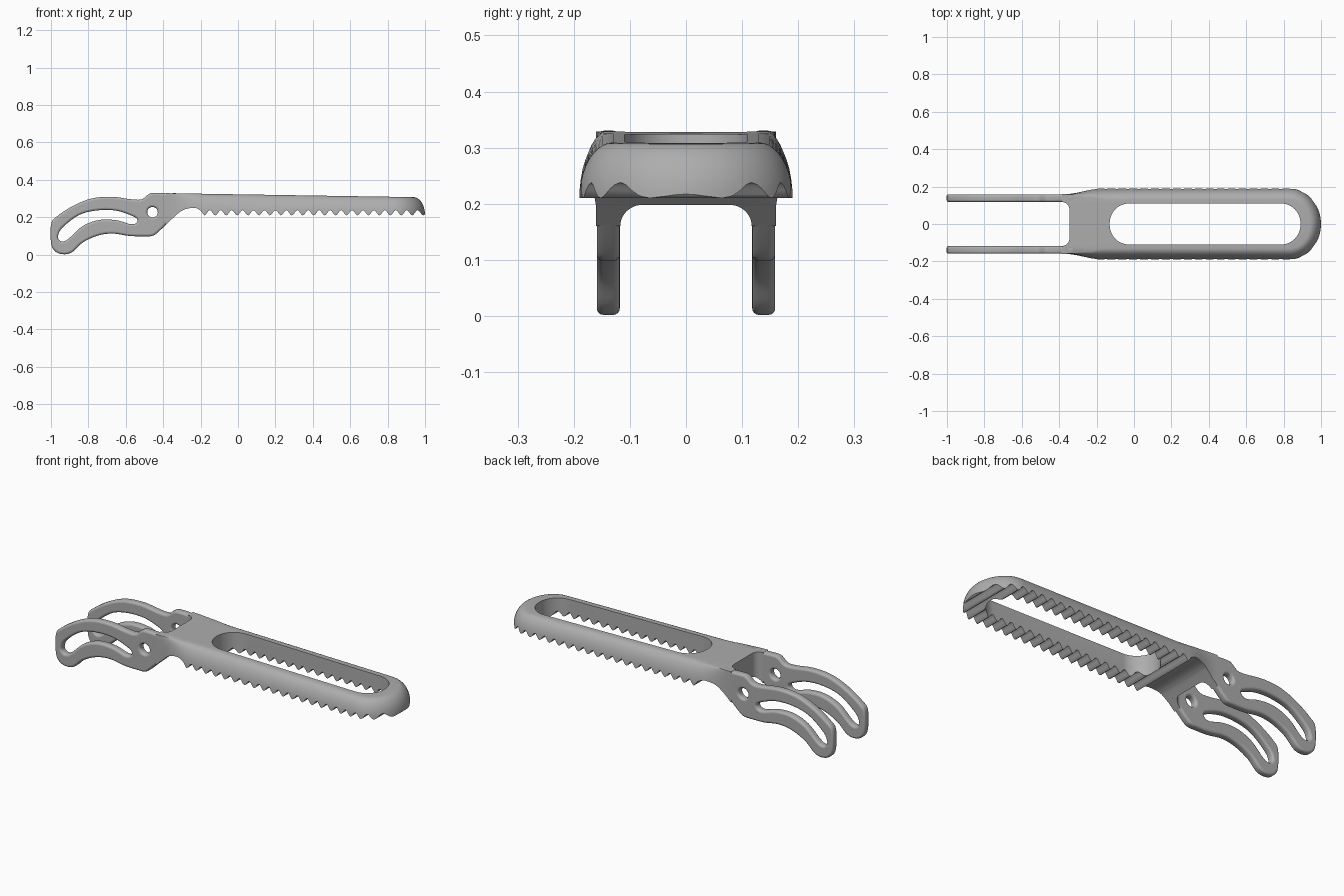
import bpy, bmesh
from math import sin, cos, pi, sqrt
from mathutils import Vector

if "Cube" in bpy.data.objects:
    bpy.data.objects.remove(bpy.data.objects["Cube"], do_unlink=True)

grey = bpy.data.materials.new("satin grey")
grey.use_nodes = True
COLOUR = (0.42, 0.42, 0.42, 1)
grey.diffuse_color = COLOUR
grey.node_tree.nodes["Principled BSDF"].inputs["Base Color"].default_value = COLOUR


def add_object(name, data):
    ob = bpy.data.objects.new(name, data)
    bpy.context.collection.objects.link(ob)
    return ob


def loft(name, rings):
    """Closed solid through a stack of equal rings."""
    bm = bmesh.new()
    rows = [[bm.verts.new(p) for p in ring] for ring in rings]
    n = len(rows[0])
    for a, b in zip(rows, rows[1:]):
        for i in range(n):
            j = (i + 1) % n
            bm.faces.new((a[i], a[j], b[j], b[i]))
    bm.faces.new(rows[0][::-1])
    bm.faces.new(rows[-1])
    bmesh.ops.recalc_face_normals(bm, faces=bm.faces)
    me = bpy.data.meshes.new(name)
    bm.to_mesh(me)
    bm.free()
    return add_object(name, me)


def rounded_cutter(name, x0, x1, half, r, steps=12):
    """Upright prism with a rounded rectangle outline."""
    pts = []
    for k, (cx, cy) in enumerate([(x1 - r, half - r), (x0 + r, half - r),
                                  (x0 + r, r - half), (x1 - r, r - half)]):
        for i in range(steps + 1):
            a = (k + i / steps) * pi / 2
            pts.append((cx + r * cos(a), cy + r * sin(a)))
    return loft(name, [[(x, y, z) for x, y in pts] for z in (-0.2, 0.6)])


def smooth_points(pts, closed=True, steps=5):
    """Catmull-Rom curve through the points."""
    n, out = len(pts), []
    P = [Vector(p) for p in pts]
    at = (lambda i: P[i % n]) if closed else (lambda i: P[max(0, min(n - 1, i))])
    for i in range(n if closed else n - 1):
        a, b, c, d = at(i - 1), at(i), at(i + 1), at(i + 2)
        for s in range(steps):
            t = s / steps
            out.append(b + (c - a) * (t / 2) + (2 * a - 5 * b + 4 * c - d) * (t * t / 2)
                       + (3 * b - a - 3 * c + d) * (t ** 3 / 2))
    return out if closed else out + [P[-1]]


def finish(ob):
    """Bake modifiers, then set the material and shading."""
    deps = bpy.context.evaluated_depsgraph_get()
    me = bpy.data.meshes.new_from_object(ob.evaluated_get(deps))
    name = ob.name
    bpy.data.objects.remove(ob, do_unlink=True)
    new = add_object(name, me)
    new.name = name
    me.materials.clear()
    me.materials.append(grey)
    for o in bpy.context.selected_objects:
        o.select_set(False)
    new.select_set(True)
    bpy.context.view_layer.objects.active = new
    bpy.ops.object.shade_smooth_by_angle(angle=0.6)
    return new


# Grip body: sloping top, rounded shoulders that fade out towards the fork
def top_z(x):
    return 0.33 - 0.016 * (x + 0.46)


def shoulder(x):
    t = max(0, min(1, (x + 0.37) / 0.22))
    return 0.06 * t * t * (3 - 2 * t)


side = [(-0.385, 0.16), (-0.35, 0.16), (-0.31, 0.166), (-0.27, 0.176),
        (-0.23, 0.186), (-0.19, 0.19), (-0.15, 0.19)]
side += [(-0.15 + 0.98 * i / 8, 0.19) for i in range(1, 8)]
outline = [(x, -y, 0, -1) for x, y in side]
NOSE_A, NOSE_B = 0.17, 0.19
for i in range(41):
    a = pi * (i / 40 - 0.5)
    nx, ny = cos(a) / NOSE_A, sin(a) / NOSE_B
    length = sqrt(nx * nx + ny * ny)
    outline.append((0.83 + NOSE_A * cos(a), NOSE_B * sin(a), nx / length, ny / length))
outline += [(x, y, 0, 1) for x, y in reversed(side)]

rings = [[(x, y, 0.05) for x, y, nx, ny in outline]]
for i in range(11):
    a = i / 10 * pi / 2
    ring = []
    for x, y, nx, ny in outline:
        d = shoulder(x) * (1 - cos(a))
        px, py = x - nx * d, y - ny * d
        ring.append((px, py, 0.21 + (top_z(px) - 0.21) * sin(a)))
    rings.append(ring)
body = loft("grip_body", rings)

# Underside: sloped neck followed by a row of rounded teeth
under = [(-0.6, 0.1), (-0.46, 0.1)]
under += [tuple(p) for p in smooth_points(
    [(-0.43, 0.118), (-0.33, 0.212), (-0.3, 0.235), (-0.27, 0.246),
     (-0.23, 0.25), (-0.2, 0.236)], closed=False)]
PITCH, STEPS = 0.0585, 8
for i in range(21 * STEPS):
    x = -0.18 + PITCH * i / STEPS
    under.append((x, 0.21 + 0.014 * (1 - cos(2 * pi * i / STEPS))))
under += [(1.2, 0.22), (1.2, -0.1), (-0.6, -0.1)]
teeth = loft("teeth_cutter", [[(x, y, z) for x, z in under] for y in (-0.3, 0.3)])

cutters = [teeth,
           rounded_cutter("slot_cutter", -0.13, 0.89, 0.11, 0.105),
           rounded_cutter("fork_cutter", -1.2, -0.345, 0.117, 0.04)]
for c in cutters:
    c.hide_render = True
    m = body.modifiers.new(c.name, "BOOLEAN")
    m.operation, m.solver, m.object = "DIFFERENCE", "EXACT", c
bpy.context.view_layer.update()
finish(body)
for c in cutters:
    bpy.data.objects.remove(c, do_unlink=True)

# Fork arms: curved plate with an arc slot and a pivot hole
arm_edge = smooth_points([
    (-0.93, 0.002), (-0.885, 0.015), (-0.83, 0.065), (-0.75, 0.102), (-0.67, 0.113),
    (-0.58, 0.1), (-0.5, 0.098), (-0.46, 0.1), (-0.43, 0.118), (-0.36, 0.185),
    (-0.31, 0.235), (-0.29, 0.28), (-0.31, 0.324), (-0.38, 0.328), (-0.455, 0.33),
    (-0.48, 0.322), (-0.515, 0.296), (-0.57, 0.296), (-0.67, 0.309), (-0.78, 0.301),
    (-0.88, 0.262), (-0.965, 0.207), (-0.999, 0.165), (-0.999, 0.06), (-0.975, 0.016)])
arm_slot = smooth_points([
    (-0.935, 0.071), (-0.905, 0.086), (-0.83, 0.153), (-0.74, 0.186), (-0.65, 0.184),
    (-0.58, 0.164), (-0.548, 0.167), (-0.538, 0.187), (-0.565, 0.207), (-0.65, 0.235),
    (-0.75, 0.237), (-0.85, 0.212), (-0.94, 0.143), (-0.962, 0.1), (-0.955, 0.078)])
pivot_hole = [(-0.457 + 0.028 * cos(i * pi / 16), 0.227 + 0.028 * sin(i * pi / 16))
              for i in range(32)]

for name, sign in (("left_arm", 1), ("right_arm", -1)):
    cu = bpy.data.curves.new(name, "CURVE")
    cu.dimensions, cu.fill_mode = "2D", "BOTH"
    cu.extrude, cu.bevel_depth, cu.offset, cu.bevel_resolution = 0.0085, 0.012, -0.012, 3
    for pts in (arm_edge, arm_slot, pivot_hole):
        sp = cu.splines.new("POLY")
        sp.points.add(len(pts) - 1)
        for p, (x, z) in zip(sp.points, pts):
            p.co = (x, z, 0, 1)
        sp.use_cyclic_u = True
    ob = add_object(name, cu)
    bpy.context.view_layer.update()
    arm = finish(ob)
    arm.rotation_euler = (pi / 2, 0, 0)
    arm.location = (0, sign * 0.1385, 0)
